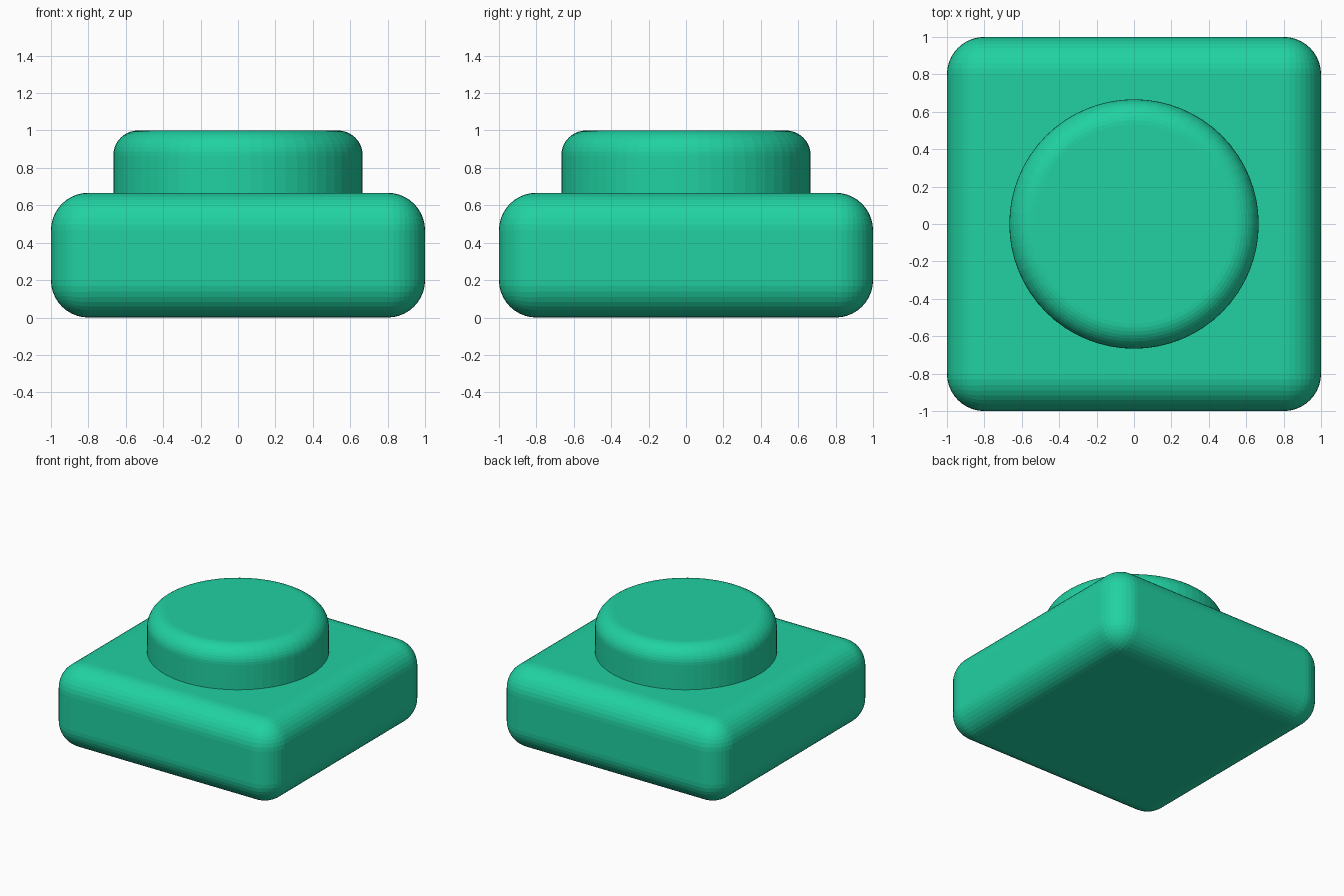
import bpy
import bmesh
from mathutils import Matrix

if "Cube" in bpy.data.objects:
    bpy.data.objects.remove(bpy.data.objects["Cube"])

green = bpy.data.materials.new("green_plastic")
green.diffuse_color = (0.015, 0.64, 0.36, 1.0)
green.use_nodes = True
green.node_tree.nodes["Principled BSDF"].inputs["Base Color"].default_value = green.diffuse_color


def add_part(name, bm, edges, radius, segments):
    """Round the chosen edges and turn the bmesh into a named object."""
    bmesh.ops.bevel(bm, geom=edges, offset=radius, offset_type='OFFSET',
                    segments=segments, profile=0.5, affect='EDGES')
    bmesh.ops.recalc_face_normals(bm, faces=bm.faces)
    mesh = bpy.data.meshes.new(name)
    bm.to_mesh(mesh)
    bm.free()
    mesh.materials.append(green)
    obj = bpy.data.objects.new(name, mesh)
    bpy.context.collection.objects.link(obj)
    return obj


# Square base with every edge rounded
H = 2 / 3
bm = bmesh.new()
bmesh.ops.create_cube(bm, size=1, matrix=Matrix.Translation((0, 0, H / 2))
                      @ Matrix.Diagonal((2, 2, H, 1)))
add_part("base_block", bm, bm.edges[:], 0.2, 10)

# Round stud seated on the base, only its top rim rounded
bottom, top = H, 1.0
bm = bmesh.new()
bmesh.ops.create_cone(bm, cap_ends=True, segments=64, radius1=2 / 3,
                      radius2=2 / 3, depth=top - bottom,
                      matrix=Matrix.Translation((0, 0, (top + bottom) / 2)))
rim = [e for e in bm.edges if all(v.co.z > top - 0.01 for v in e.verts)]
add_part("top_stud", bm, rim, 0.133, 10)
